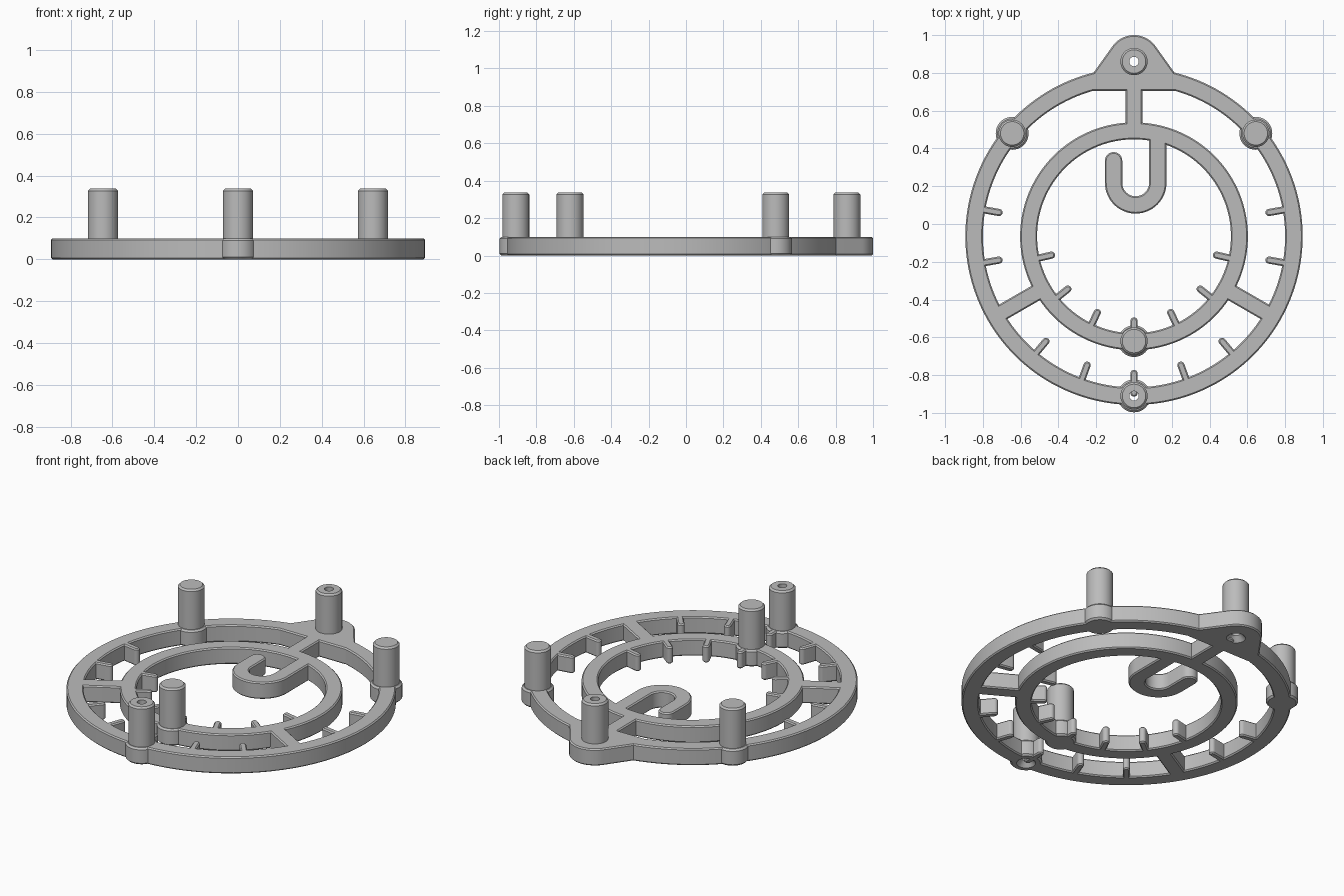
import bpy, bmesh
from math import sin, cos, pi, radians, atan2, acos, hypot
from mathutils import Vector

if "Cube" in bpy.data.objects:
    bpy.data.objects.remove(bpy.data.objects["Cube"], do_unlink=True)

THICK, BEVEL, TOP = 0.1, 0.007, 0.337
CENTRE = Vector((0, -0.065))

grey = bpy.data.materials.new("plain grey")
grey.use_nodes = True
grey.diffuse_color = (0.5, 0.5, 0.5, 1)
for node in grey.node_tree.nodes:
    if node.type == 'BSDF_PRINCIPLED':
        node.inputs["Base Color"].default_value = grey.diffuse_color


def finish(name, bm):
    bmesh.ops.recalc_face_normals(bm, faces=bm.faces)
    mesh = bpy.data.meshes.new(name)
    bm.to_mesh(mesh)
    bm.free()
    mesh.materials.append(grey)
    ob = bpy.data.objects.new(name, mesh)
    bpy.context.collection.objects.link(ob)
    return ob


def lathe(name, profile, at, steps=48, closed=False):
    """Turn an (r, z) profile round a vertical axis."""
    bm = bmesh.new()
    verts = [bm.verts.new((r, 0, z)) for r, z in profile]
    pairs = list(zip(verts, verts[1:]))
    if closed:
        pairs.append((verts[-1], verts[0]))
    edges = [bm.edges.new(p) for p in pairs]
    bmesh.ops.spin(bm, geom=verts + edges, cent=(0, 0, 0), axis=(0, 0, 1),
                   angle=2 * pi, steps=steps)
    bmesh.ops.remove_doubles(bm, verts=bm.verts, dist=1e-5)
    bmesh.ops.translate(bm, verts=bm.verts, vec=(at[0], at[1], 0))
    return finish(name, bm)


def plate(name, outline):
    """Extrude a flat outline and chamfer its rims."""
    bm = bmesh.new()
    face = bm.faces.new([bm.verts.new((x, y, 0)) for x, y in outline])
    grown = bmesh.ops.extrude_face_region(bm, geom=[face])["geom"]
    bmesh.ops.translate(bm, vec=(0, 0, THICK),
                        verts=[v for v in grown if isinstance(v, bmesh.types.BMVert)])
    rims = [e for e in bm.edges if abs(e.verts[0].co.z - e.verts[1].co.z) < 1e-6]
    bmesh.ops.bevel(bm, geom=rims, offset=BEVEL, segments=1, affect='EDGES')
    return finish(name, bm)


def arc(centre, r, a0, a1, n):
    return [Vector((centre[0] + r * cos(a0 + (a1 - a0) * i / n),
                    centre[1] + r * sin(a0 + (a1 - a0) * i / n))) for i in range(n + 1)]


def ribbon(name, path, half):
    """Constant-width bar with round ends along a 2D path."""
    path = [Vector(p) for p in path]
    last = len(path) - 1
    left, right = [], []
    for i, p in enumerate(path):
        d = (path[min(i + 1, last)] - path[max(i - 1, 0)]).normalized()
        side = Vector((-d.y, d.x)) * half
        left.append(p + side)
        right.append(p - side)

    def cap(p, d):
        a = atan2(d.y, d.x)
        return arc(p, half, a - pi / 2, a + pi / 2, 12)[1:-1]
    outline = (right + cap(path[-1], path[-1] - path[-2])
               + left[::-1] + cap(path[0], path[0] - path[1]))
    return plate(name, outline)


def radial(name, degrees, r0, r1, half):
    d = Vector((cos(radians(degrees)), sin(radians(degrees))))
    return ribbon(name, [CENTRE + d * r0, CENTRE + d * r1], half)


def ring(name, inner, outer):
    b, t = BEVEL, THICK
    return lathe(name, [(inner + b, 0), (outer - b, 0), (outer, b), (outer, t - b),
                        (outer - b, t), (inner + b, t), (inner, t - b), (inner, b)],
                 CENTRE, 160, closed=True)


def post(name, at, boss):
    r, b = 0.072, 0.01
    return lathe(name, [(0, 0), (boss - b, 0), (boss, b), (boss, THICK - b),
                        (boss - b, THICK), (r, THICK), (r, TOP - b),
                        (r - b, TOP), (0, TOP)], at)


parts = []

# Two concentric rings
outer_ring = ring("outer_ring", 0.80, 0.893)
inner_ring = ring("inner_ring", 0.513, 0.603)
parts += [outer_ring, inner_ring]

# Three spokes joining the rings
for label, angle in (("back", 90), ("left", -30), ("right", 210)):
    parts.append(radial("spoke_" + label, angle, 0.56, 0.845, 0.044))

# Rounded mounting lug at the back
lug_at, lug_r, foot = Vector((0, 0.86)), 0.14, Vector((0.215, 0.80))
d = foot - lug_at
a = atan2(d.y, d.x) + acos(lug_r / hypot(d.x, d.y))
lug = plate("mounting_lug", [(0.22, 0.705), foot] + arc(lug_at, lug_r, a, pi - a, 24)
            + [(-foot.x, foot.y), (-0.22, 0.705)])
parts.append(lug)

# Posts with their bosses
front_at = Vector((0, -0.91))
back_post = post("back_post", lug_at, 0.073)
front_post = post("front_post", front_at, 0.087)
parts += [back_post, front_post,
          post("inner_post", (0, -0.62), 0.084),
          post("left_post", (0.645, 0.48), 0.087),
          post("right_post", (-0.645, 0.48), 0.087)]

# J-shaped hook inside the inner ring
bend = (0.009, 0.218)
parts.append(ribbon("hook", [(-0.108, 0.335)] + arc(bend, 0.117, pi, 2 * pi, 32)
                    + [(0.126, 0.47)], 0.046))

# Index ticks pointing inward from each ring
for i in range(-3, 4):
    parts.append(radial("inner_tick", -90 + i * 360 / 14, 0.448, 0.54, 0.019))
for i in range(-5, 6):
    if abs(i) != 3:
        parts.append(radial("outer_tick", -90 + i * 20, 0.726, 0.83, 0.019))

# Countersunk through holes in the back and front posts
for at, targets in ((lug_at, (outer_ring, lug, back_post)),
                    (front_at, (outer_ring, front_post))):
    cutter = lathe("hole_cutter", [(0, -0.02), (0.07, -0.02), (0.025, 0.03),
                                   (0.025, 0.4), (0, 0.4)], at, 32)
    cutter.hide_render = True
    for ob in targets:
        mod = ob.modifiers.new("hole", 'BOOLEAN')
        mod.operation, mod.solver, mod.object = 'DIFFERENCE', 'EXACT', cutter
        bpy.context.view_layer.objects.active = ob
        bpy.ops.object.modifier_apply(modifier=mod.name)
    bpy.data.objects.remove(cutter, do_unlink=True)

# Smooth the round walls, keep the rims crisp
bpy.ops.object.select_all(action='DESELECT')
for ob in parts:
    ob.select_set(True)
bpy.context.view_layer.objects.active = parts[0]
bpy.ops.object.shade_smooth_by_angle(angle=radians(30))
